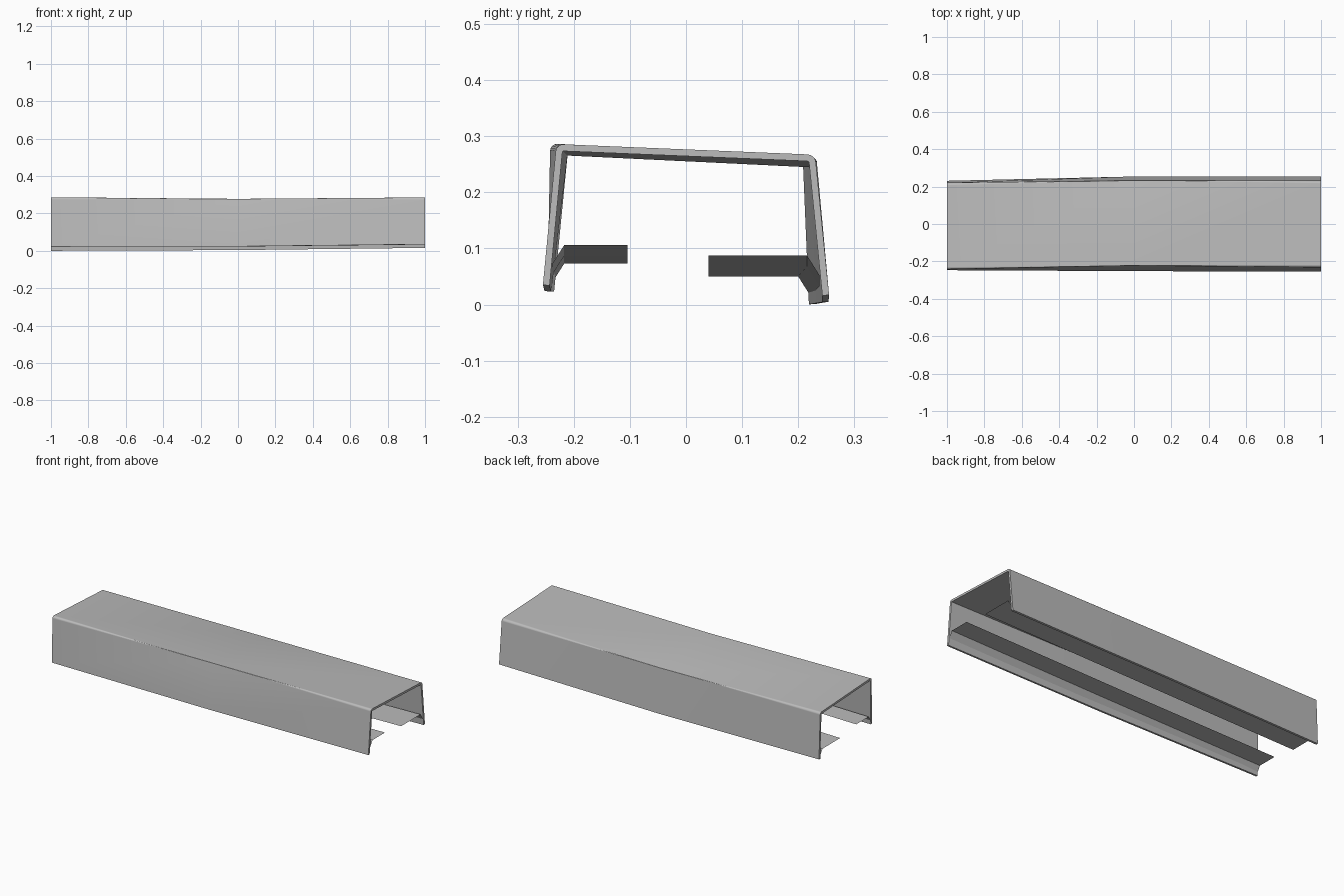
import bpy, bmesh

cube = bpy.data.objects.get("Cube")
if cube:
    bpy.data.objects.remove(cube, do_unlink=True)

# Single grey metal colour
grey = bpy.data.materials.new("plain grey")
grey.use_nodes = True
colour = (0.5, 0.5, 0.5, 1)
grey.diffuse_color = colour
grey.node_tree.nodes["Principled BSDF"].inputs["Base Color"].default_value = colour


def loft(name, sections, round_corners=False):
    """Skin a sheet across (x, [(y, z), ...]) sections."""
    bm = bmesh.new()
    rows = [[bm.verts.new((x, y, z)) for y, z in pts] for x, pts in sections]
    for a, b in zip(rows, rows[1:]):
        for i in range(len(a) - 1):
            bm.faces.new((a[i], b[i], b[i + 1], a[i + 1]))
    if round_corners:
        corners = [bm.edges.get((a[i], b[i]))
                   for a, b in zip(rows, rows[1:]) for i in (1, 2)]
        bmesh.ops.bevel(bm, geom=corners, offset=0.013, offset_type='OFFSET',
                        segments=4, profile=0.5, affect='EDGES')
    mesh = bpy.data.meshes.new(name)
    bm.to_mesh(mesh)
    bm.free()
    mesh.materials.append(grey)
    obj = bpy.data.objects.new(name, mesh)
    bpy.context.collection.objects.link(obj)
    return obj


# Slightly bowed channel: front foot, front corner, back corner, back foot
channel = loft("channel_cover", [
    (-1, [(-.247, .024), (-.242, .287), (.220, .263), (.231, .001)]),
    (0, [(-.252, .024), (-.222, .278), (.233, .256), (.254, .005)]),
    (1, [(-.255, .035), (-.231, .286), (.230, .267), (.255, .017)]),
], round_corners=True)
wall = channel.modifiers.new("wall thickness", 'SOLIDIFY')
wall.thickness = 0.012
wall.offset = -1
wall.use_even_offset = True

# Inner ledges, each folded down where it joins its side wall
loft("front_ledge", [
    (x, [(-.238, z - .033), (-.217, z), (-.104, z)])
    for x, z in ((-1, .073), (0, .087), (1, .106))])
loft("back_ledge", [
    (x, [(.040, z), (wall_y - .022, z), (wall_y, z - .035)])
    for x, z, wall_y in ((-1, .050, .222), (0, .068, .238), (1, .087, .238))])

# Make the wall real so its rims stay crisp, and keep the broad panels flat
bpy.ops.object.select_all(action='DESELECT')
channel.select_set(True)
bpy.context.view_layer.objects.active = channel
bpy.ops.object.modifier_apply(modifier=wall.name)
bpy.ops.object.shade_smooth_by_angle()
panels = channel.modifiers.new("flat panels", 'WEIGHTED_NORMAL')
panels.keep_sharp = True
